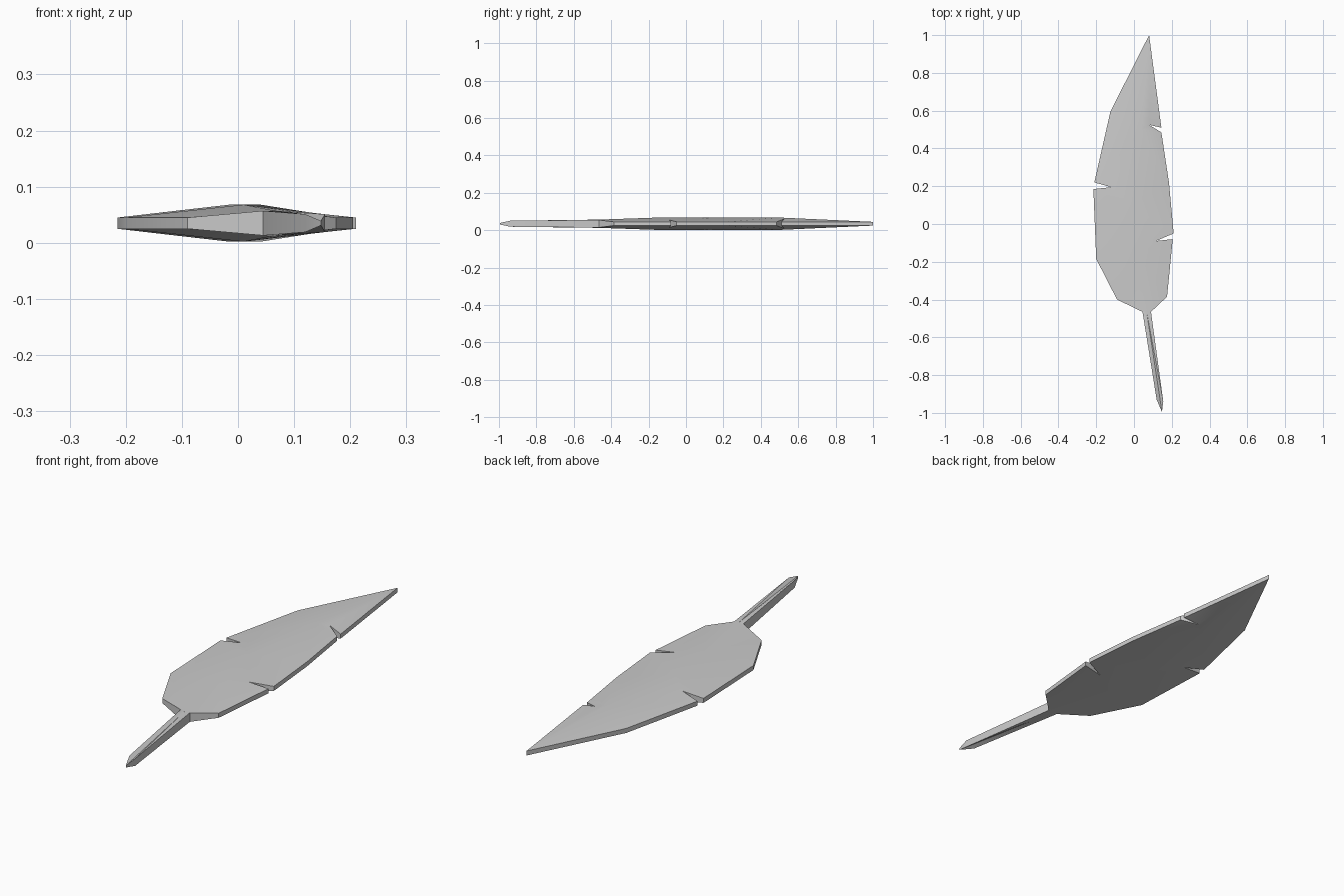
import bpy, bmesh, math

cube = bpy.data.objects.get("Cube")
if cube:
    bpy.data.objects.remove(cube, do_unlink=True)

MID = 0.035  # height of the flat middle plane

# Raised spine from feather tip to stem root: x, y, half thickness
spine = [(0.08, 1.0, 0.010), (0.04, 0.5, 0.033), (-0.015, 0.1, 0.033),
         (0.01, -0.15, 0.033), (0.067, -0.465, 0.022)]

# Outline, clockwise: x, y, half thickness, spine point joined to the next edge
outline = [
    (0.145, 0.51, 0.010, 0), (0.08, 0.525, 0.026, 1), (0.145, 0.485, 0.010, 1),   # upper split
    (0.185, 0.22, 0.010, 2),
    (0.21, -0.05, 0.010, 2), (0.115, -0.09, 0.020, 3), (0.205, -0.08, 0.010, 3),  # lower split
    (0.175, -0.385, 0.010, 4), (0.09, -0.465, 0.020, 4),
    (0.155, -0.94, 0.016, 4), (0.148, -0.995, 0.004, 4), (0.12, -0.93, 0.016, 4), # quill
    (0.045, -0.465, 0.022, 4), (-0.09, -0.40, 0.010, 3),
    (-0.20, -0.185, 0.010, 3),
    (-0.215, 0.185, 0.010, 2), (-0.12, 0.195, 0.021, 1), (-0.21, 0.22, 0.010, 1), # left split
    (-0.125, 0.595, 0.010, 0)]

# Soft grey
grey = bpy.data.materials.new("feather_grey")
grey.use_nodes = True
colour = (0.6, 0.6, 0.6, 1)
grey.diffuse_color = colour
grey.node_tree.nodes["Principled BSDF"].inputs["Base Color"].default_value = colour

bm = bmesh.new()


def make_side(sign):
    """One skin of the feather: spine and rim joined by triangles."""
    ridge = [bm.verts.new((x, y, MID + sign * h)) for x, y, h in spine]
    rim = [bm.verts.new((x, y, MID + sign * h)) for x, y, h, _ in outline]
    for i, point in enumerate(outline[:-1]):
        here, after = point[3], outline[i + 1][3]
        triangles = [(ridge[here], rim[i], rim[i + 1])]
        if here != after:
            triangles.append((ridge[here], rim[i + 1], ridge[after]))
        for tri in triangles:
            bm.faces.new(tri if sign < 0 else tri[::-1])
    return [ridge[0]] + rim


# Top and bottom skins, joined by the thin rim wall
upper, lower = make_side(1), make_side(-1)
for i in range(len(upper)):
    j = (i + 1) % len(upper)
    bm.faces.new((upper[i], upper[j], lower[j], lower[i]))
bmesh.ops.recalc_face_normals(bm, faces=bm.faces)

mesh = bpy.data.meshes.new("feather")
bm.to_mesh(mesh)
bm.free()
mesh.materials.append(grey)
feather = bpy.data.objects.new("feather", mesh)
bpy.context.collection.objects.link(feather)

# Smooth skins with crisp rim edges
bpy.ops.object.select_all(action='DESELECT')
feather.select_set(True)
bpy.context.view_layer.objects.active = feather
bpy.ops.object.shade_smooth_by_angle(angle=math.radians(30))
